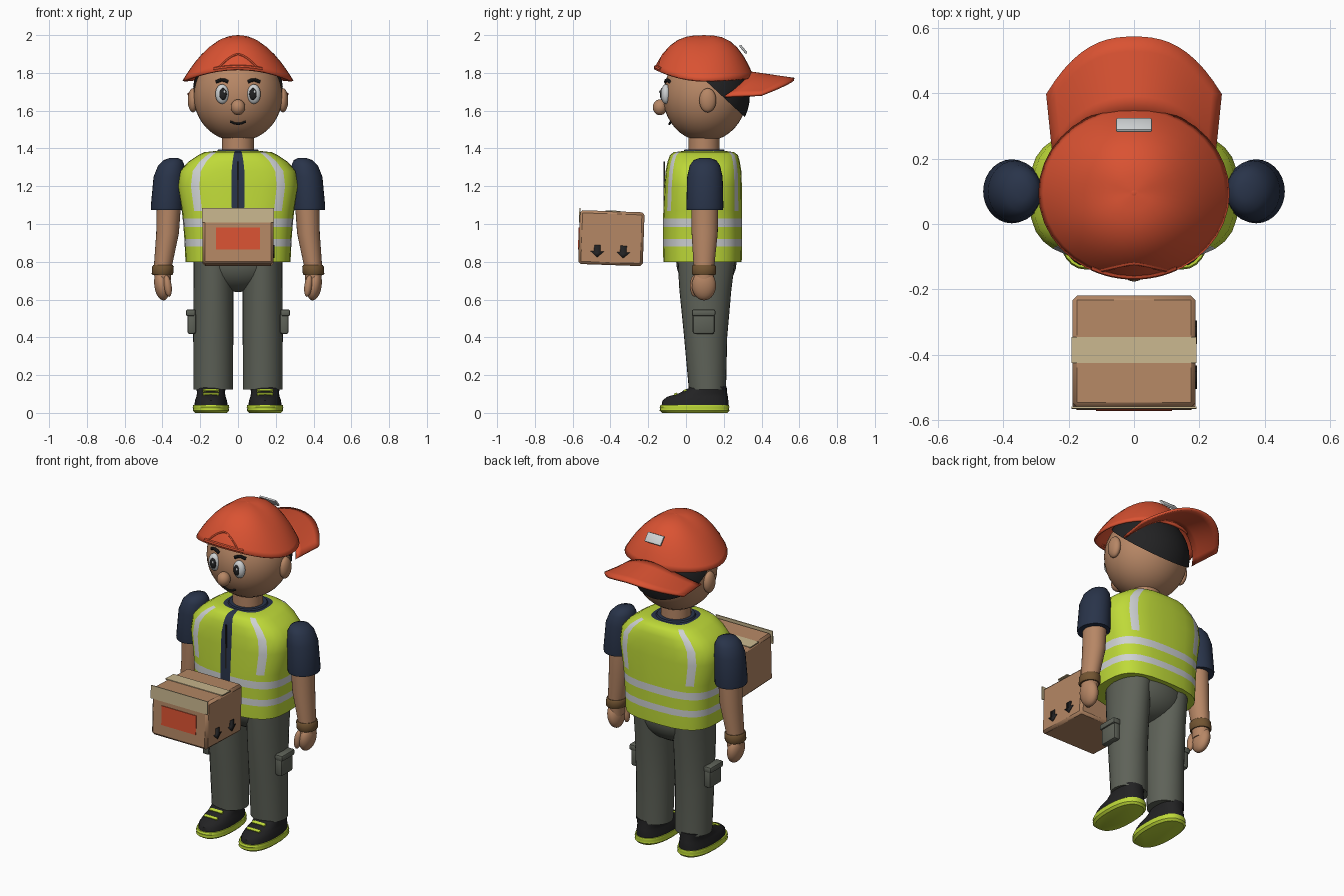
import bpy, bmesh, math
from mathutils import Matrix, Vector

if "Cube" in bpy.data.objects:
    bpy.data.objects.remove(bpy.data.objects["Cube"])

COL = {
    "skin": (.47, .24, .13), "red_orange": (.70, .085, .032), "black": (.016, .016, .017),
    "navy": (.022, .034, .068), "lime": (.52, .70, .04), "silver": (.62, .64, .65),
    "trouser_grey": (.112, .122, .098), "cardboard": (.46, .245, .13),
    "tape_tan": (.58, .47, .27), "strap_brown": (.17, .09, .032)}
MAT = {}
for k, c in COL.items():
    MAT[k] = bpy.data.materials.new(k)
    MAT[k].diffuse_color = (*c, 1)


def finish(name, bm, mats, mirror=False, solid=0, angle=40, xf=None):
    """Turn a bmesh into a smooth-shaded object with optional mirror and thickness."""
    if xf:
        bm.transform(xf)
    bmesh.ops.recalc_face_normals(bm, faces=bm.faces)
    me = bpy.data.meshes.new(name)
    bm.to_mesh(me)
    bm.free()
    me.shade_smooth()
    me.set_sharp_from_angle(angle=math.radians(angle))
    for m in mats.split():
        me.materials.append(MAT[m])
    ob = bpy.data.objects.new(name, me)
    bpy.context.collection.objects.link(ob)
    if solid:
        s = ob.modifiers.new("thickness", "SOLIDIFY")
        s.thickness, s.offset = solid, 0
    if mirror:
        ob.modifiers.new("mirror", "MIRROR")
    return ob


def skin(name, rows, mats, wrap=True, caps=(0, 0), pick=None, **kw):
    """Bridge rows of points; caps gives the end-cap materials (None = open)."""
    bm = bmesh.new()
    vs = [[bm.verts.new(p) for p in r] for r in rows]
    n = len(rows[0])
    for i in range(len(rows) - 1):
        for j in range(n if wrap else n - 1):
            k = (j + 1) % n
            f = bm.faces.new((vs[i][j], vs[i][k], vs[i + 1][k], vs[i + 1][j]))
            f.material_index = pick(i, j) if pick else 0
    for c, r in zip(caps, (vs[0], vs[-1])):
        if c is not None:
            bm.faces.new(r).material_index = c
    return finish(name, bm, mats, **kw)


def loft(name, rings, mat, n=28, power=2, **kw):
    """Rings are (z, centre x, radius x, y front, y back)."""
    def pt(a, z, cx, rx, y0, y1):
        c, s = math.cos(a), math.sin(a)
        e = 2 / power
        return (cx + rx * math.copysign(abs(c) ** e, c),
                (y0 + y1) / 2 + (y1 - y0) / 2 * math.copysign(abs(s) ** e, s), z)
    rows = [[pt(math.tau * k / n, *r) for k in range(n)] for r in rings]
    return skin(name, rows, mat, **kw)


def ball(name, loc, rad, mat, rot=None, cut=None, seg=28, **kw):
    bm = bmesh.new()
    bmesh.ops.create_uvsphere(bm, u_segments=seg, v_segments=seg // 2, radius=1)
    bm.transform(Matrix.Translation(loc) @ (rot or Matrix()) @ Matrix.Diagonal((*rad, 1)))
    if cut:
        bmesh.ops.bisect_plane(bm, geom=bm.verts[:] + bm.edges[:] + bm.faces[:],
                               plane_co=cut[0], plane_no=cut[1], clear_inner=True)
    return finish(name, bm, mat, angle=60, **kw)


def block(name, loc, size, mat, bevel=0, rot=None, seg=1, **kw):
    bm = bmesh.new()
    bmesh.ops.create_cube(bm, size=1)
    bm.transform(Matrix.Diagonal((*size, 1)))
    if bevel:
        bmesh.ops.bevel(bm, geom=bm.edges[:], offset=bevel, segments=seg, profile=.5, affect='EDGES')
    bm.transform(Matrix.Translation(loc) @ (rot or Matrix()))
    return finish(name, bm, mat, **kw)


def tube(name, pts, r, mat, **kw):
    """Round tube along points."""
    pts = [Vector(p) for p in pts]
    rows = []
    for i, p in enumerate(pts):
        d = (pts[min(i + 1, len(pts) - 1)] - pts[max(i - 1, 0)]).normalized()
        a = d.cross(Vector((0, 1, 0))).normalized()
        b = d.cross(a)
        rows.append([p + r * (a * math.cos(t * math.tau / 8) + b * math.sin(t * math.tau / 8)) for t in range(8)])
    return skin(name, rows, mat, **kw)


RX = lambda deg: Matrix.Rotation(math.radians(deg), 4, 'X')
RY = lambda deg: Matrix.Rotation(math.radians(deg), 4, 'Y')

# --- shoes
loft("shoe_soles", [(0, .143, .085, -.125, .22), (.012, .143, .097, -.14, .23), (.022, .143, .094, -.137, .227),
                    (.03, .143, .097, -.14, .23), (.042, .143, .094, -.135, .227)], "lime", power=2.4, mirror=True)
loft("shoe_uppers", [(.035, .143, .088, -.13, .224), (.065, .143, .085, -.125, .224), (.085, .143, .078, -.10, .222),
                     (.105, .143, .074, -.035, .218), (.14, .143, .078, .03, .215)], "black", power=2.3, mirror=True)
for y, z in ((-.055, .1), (-.005, .119)):
    block("shoe_laces", (.143, y, z), (.085, .018, .009), "lime", rot=RX(22), mirror=True)

# --- trousers
loft("trouser_legs", [(.125, .131, .105, .015, .212), (.4, .131, .106, -.01, .218), (.65, .13, .106, -.035, .24),
                      (.82, .13, .105, -.045, .262)], "trouser_grey", mirror=True)
ball("trouser_hips", (0, .108, .80), (.236, .16, .16), "trouser_grey")
block("cargo_pockets", (.245, .093, .475), (.045, .115, .115), "trouser_grey", .012, seg=2, mirror=True)
block("pocket_flaps", (.25, .093, .53), (.052, .125, .036), "trouser_grey", .01, seg=2, mirror=True)

# --- vest: columns at fractions of the width, so stripes and opening are face strips
half = [-1, -.985, -.94, -.87, -.78, -.64, -.4, -.11]
cols = half + [-f for f in reversed(half)]
vest = [(.80, .278, -.12, .295), (.88, .282, -.122, .297), (.92, .284, -.122, .297), (.985, .289, -.122, .297),
        (1.03, .293, -.122, .297), (1.07, .298, -.12, .297), (1.2, .32, -.115, .296), (1.28, .308, -.108, .293),
        (1.33, .262, -.098, .285), (1.365, .21, -.085, .275), (1.38, .18, -.065, .255), (1.386, .125, -.02, .215)]


def vest_row(z, rx, y0, y1):
    yc, ry = (y0 + y1) / 2, (y1 - y0) / 2
    h = lambda f: ry * max(0, 1 - abs(f) ** 3) ** (1 / 3)
    return [(rx * f, yc - h(f), z) for f in cols] + [(rx * f, yc + h(f), z) for f in cols[-2:0:-1]]


def vest_colour(i, j):
    if j == 7:
        return 2
    return 1 if i in (1, 3) or (5 <= i <= 9 and j % 15 in (4, 10)) else 0


skin("safety_vest", [vest_row(*r) for r in vest], "lime silver navy", caps=(0, 2), pick=vest_colour)
loft("shirt_collar", [(1.375, 0, .118, -.015, .21), (1.395, 0, .105, -.008, .2)], "navy")
block("vest_zip", (0, -.116, 1.13), (.01, .008, .4), "black")

# --- arms
loft("shirt_sleeves", [(1.075, .374, .086, .004, .196), (1.09, .374, .088, .002, .198), (1.25, .364, .083, .006, .194),
                       (1.31, .353, .07, .02, .18), (1.338, .345, .05, .04, .16), (1.35, .34, .02, .075, .125)],
     "navy", mirror=True, angle=60)
loft("forearms", [(.68, .4, .042, .045, .145), (.78, .397, .048, .04, .15), (.95, .373, .06, .03, .168),
                  (1.1, .366, .064, .028, .17)], "skin", mirror=True)
loft("wristbands", [(.73, .4, .052, .036, .154), (.737, .4, .057, .031, .159), (.775, .397, .057, .031, .159),
                    (.782, .397, .052, .036, .154)], "strap_brown", mirror=True)
ball("hands", (.403, .095, .675), (.04, .064, .08), "skin", rot=RY(8), mirror=True)
ball("thumbs", (.372, .045, .672), (.021, .024, .058), "skin", rot=RY(8), mirror=True, seg=16)

# --- head and face
loft("neck", [(1.37, 0, .085, .013, .178), (1.5, 0, .085, .013, .178)], "skin")
ball("head", (0, .1, 1.677), (.235, .222, .24), "skin", seg=40)
ball("hair", (0, .1, 1.68), (.245, .238, .25), "black", seg=40, cut=((0, .105, 1.757), (0, .68, .733)))
ball("ears", (.238, .115, 1.655), (.028, .045, .064), "skin", mirror=True)
ball("nose", (0, -.138, 1.618), (.038, .038, .042), "skin")
ball("eye_whites", (.084, -.107, 1.688), (.036, .026, .052), "silver", mirror=True)
ball("pupils", (.08, -.125, 1.688), (.021, .014, .032), "black", mirror=True, seg=20)
for s in (-1, 1):
    ball("eye_highlight", (.08 * s + .008, -.138, 1.7), (.006, .004, .008), "silver", seg=12)
tube("eyebrows", [(.053, -.108, 1.752), (.07, -.105, 1.761), (.09, -.098, 1.763), (.115, -.088, 1.753)], .009, "black", mirror=True)
tube("mouth", [(.04 * t, -.088 + .008 * t * t, 1.53 + .012 * t * t) for t in (-1, -.5, 0, .5, 1)], .006, "black")


# --- backwards cap
def cap_pt(a, r):
    c, s = math.cos(a), math.sin(a)
    rim = 1.757 + (.06 if s < 0 else .015) * s * s
    return (.288 * r * c, .095 + .26 * r * s, rim + (1.993 - rim) * (1 - r ** (2.05 + s * s)))


skin("cap_crown", [[cap_pt(math.tau * k / 36, r) for k in range(36)]
                   for r in (1, .95, .88, .78, .66, .52, .36, .2, .05)], "red_orange", caps=(None, 0), solid=.012)
ball("cap_button", (0, .095, 1.991), (.018, .018, .009), "red_orange", seg=16)
bill = []
for i in range(6):
    v = i / 5
    row = []
    for k in range(21):
        u = k / 10 - 1
        inner = Vector((.245 * u, .095 + .25 * math.sqrt(1 - .8 * u * u), 1.8 - .125 * u * u))
        outer = Vector((.266 * u, .573 - .175 * abs(u) ** 2.5, 1.767 - .083 * u * u))
        row.append(inner.lerp(outer, v))
    bill.append(row)
skin("cap_bill", bill, "red_orange", wrap=False, caps=(None, None), solid=.014)
front = -math.pi / 2
ts = [k / 6 - 1 for k in range(13)]
tube("cap_opening_trim", [cap_pt(front + .36 * t, .82 + .14 * abs(t) ** 1.6) for t in ts], .009, "red_orange")
tube("cap_strap", [cap_pt(front + .47 * t, .975) for t in ts], .012, "red_orange")
block("cap_badge", (0, .303, 1.925), (.11, .058, .012), "silver", .005, rot=RX(-50), seg=2)

# --- parcel, tilted slightly up at the front
P = Matrix.Translation((0, -.395, .925)) @ RX(-2)
block("parcel", (0, 0, 0), (.376, .342, .285), "cardboard", .014, xf=P)
block("parcel_top_tape", (0, .004, .143), (.382, .08, .006), "tape_tan", xf=P)
block("parcel_front_tape", (0, -.172, .115), (.382, .006, .078), "tape_tan", xf=P)
block("parcel_label", (0, -.172, -.008), (.232, .006, .115), "red_orange", xf=P)
arrow = [(0, -.034), (.036, -.002), (.017, -.002), (.017, .032), (-.017, .032), (-.017, -.002), (-.036, -.002)]
for y in (-.072, .066):
    bm = bmesh.new()
    bm.faces.new([bm.verts.new((.19, y + a, -.07 + b)) for a, b in arrow])
    finish("parcel_arrow", bm, "black", solid=.006, xf=P)

for m in bpy.data.materials:
    if m.users and not m.is_grease_pencil:
        m.use_nodes = True
        m.node_tree.nodes["Principled BSDF"].inputs["Base Color"].default_value = m.diffuse_color
